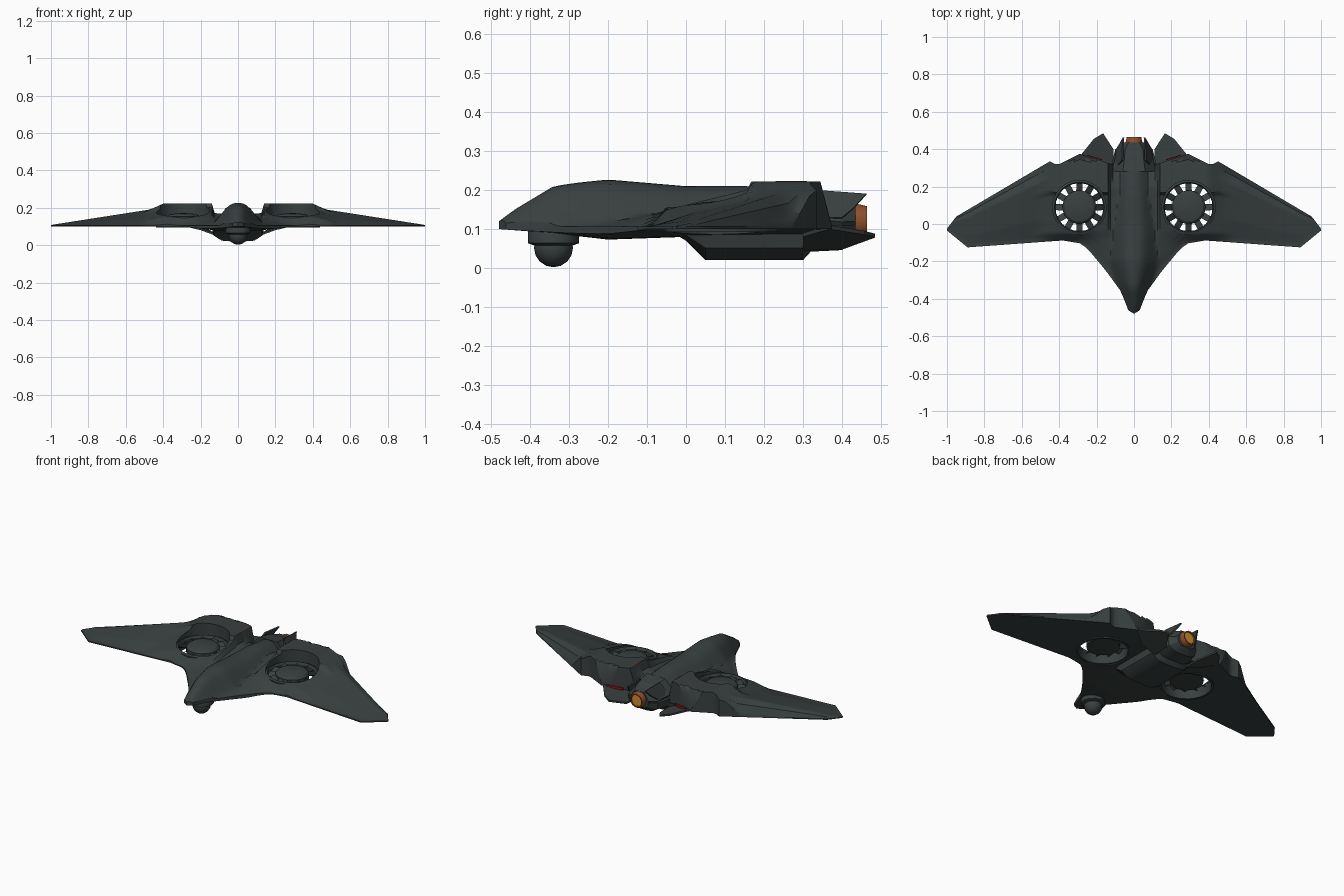
import bpy, bmesh, math
from mathutils import Vector

if "Cube" in bpy.data.objects:
    bpy.data.objects.remove(bpy.data.objects["Cube"])


def mat(name, col):
    m = bpy.data.materials.new(name)
    m.diffuse_color = (*col, 1)
    m.use_nodes = True
    m.node_tree.nodes["Principled BSDF"].inputs["Base Color"].default_value = m.diffuse_color
    return m


GRAY = mat("dark_gray", (0.041, 0.050, 0.050))
BURNT = mat("burnt_orange", (0.27, 0.08, 0.025))
GLOW = mat("amber_glow", (0.62, 0.27, 0.03))
RED = mat("signal_red", (0.28, 0.005, 0.01))


def lerp(pts, x):
    """Piecewise linear curve."""
    if x <= pts[0][0]:
        return pts[0][1]
    for (a, p), (b, q) in zip(pts, pts[1:]):
        if x <= b:
            return p + (q - p) * (x - a) / (b - a)
    return pts[-1][1]


def finish(name, bm, m, smooth=30):
    bmesh.ops.recalc_face_normals(bm, faces=bm.faces)
    me = bpy.data.meshes.new(name)
    bm.to_mesh(me)
    bm.free()
    me.materials.append(m)
    ob = bpy.data.objects.new(name, me)
    bpy.context.collection.objects.link(ob)
    if smooth:
        bpy.ops.object.select_all(action='DESELECT')
        ob.select_set(True)
        bpy.context.view_layer.objects.active = ob
        bpy.ops.object.shade_smooth_by_angle(angle=math.radians(smooth))
    return ob


def loft(name, rings, m, caps=True, closed=False, smooth=30):
    """Skin a list of equal-sized closed rings."""
    bm = bmesh.new()
    vs = [[bm.verts.new(p) for p in r] for r in rings]
    n = len(vs[0])
    pairs = list(zip(vs, vs[1:])) + ([(vs[-1], vs[0])] if closed else [])
    for a, b in pairs:
        for i in range(n):
            j = (i + 1) % n
            bm.faces.new((a[i], a[j], b[j], b[i]))
    if caps and not closed:
        bm.faces.new(vs[0])
        bm.faces.new(vs[-1])
    return finish(name, bm, m, smooth)


def ring_z(c, r, z, n=24):
    return [(c[0] + r * math.cos(2 * math.pi * i / n), c[1] + r * math.sin(2 * math.pi * i / n), z) for i in range(n)]


def ring_y(r, y, z, n=12):
    return [(r * math.cos(2 * math.pi * (i + .5) / n), y, z + r * math.sin(2 * math.pi * (i + .5) / n)) for i in range(n)]


def plate(name, pts, off, m, s=1):
    """Thin plate from a polygon and an offset vector, mirrored by s."""
    a = [(p[0] * s, p[1], p[2]) for p in pts]
    b = [((p[0] + off[0]) * s, p[1] + off[1], p[2] + off[2]) for p in pts]
    return loft(name, [a, b], m, smooth=0)


# Blended wing body: plan outline and height curves
LE = [(0, -.48), (.03, -.462), (.07, -.36), (.15, -.25), (.25, -.13), (.29, -.103), (.38, -.088), (.89, -.125), (1, -.035)]
TE = [(0, .33), (.12, .32), (.29, .375), (.41, .315), (.45, .335), (.95, .04), (1, -.025)]
FOIL = [(0, .02), (.3, .5), (.8, 1), (.92, .8), (1, .06)]
WING_H = [(0, .07), (.12, .07), (.2, .09), (.48, .09), (1, .008)]
HOOD_Y = [(-.1, 0), (-.05, .05), (.155, .1), (.168, .122), (.345, .122), (.375, .0)]
HOOD_X = [(.11, 0), (.125, .6), (.14, 1), (.40, 1), (.48, .7), (.56, 0)]
SPINE = [(-.48, .12), (-.44, .15), (-.34, .21), (-.27, .22), (-.2, .227), (0, .21), (.16, .21), (.33, .19)]
SPINE_W = [(-.48, .04), (-.36, .085), (-.2, .15), (0, .16), (.33, .12)]
BELL = [(0, 1), (.15, .98), (.3, .9), (.45, .74), (.6, .52), (.8, .22), (1, .02)]
BELLY = [(-.48, .0), (-.35, .01), (-.2, .027), (0, .02), (.33, .02)]


def top(x, y):
    x = abs(x)
    le, te = lerp(LE, x), lerp(TE, x)
    wing = lerp(WING_H, x) * lerp(FOIL, (y - le) / (te - le))
    hood = lerp(HOOD_X, x) * lerp(HOOD_Y, y)
    fus = (lerp(SPINE, y) - .1) * lerp(BELL, x / lerp(SPINE_W, y))
    return .1 + max(.006, wing, hood, fus)


def bottom(x, y):
    return .1 - lerp(BELLY, y) * lerp(BELL, abs(x) / (2 * lerp(SPINE_W, y)))


half = [0, .015, .03, .045, .06, .075, .09, .1, .112, .125, .14, .17, .2, .23, .26, .29, .32, .35, .38, .4,
        .42, .45, .48, .52, .56, .66, .77, .89, .95, 1]
xs = [-x for x in half[:0:-1]] + half
grid = []
for x in xs:
    le, te = lerp(LE, abs(x)), lerp(TE, abs(x))
    k1 = .155 if abs(x) < .45 else le + .6 * (te - le)
    k2 = k1 + (.013 if abs(x) < .45 else .03 * (te - le))
    grid.append([le + (k1 - le) * i / 28 for i in range(29)] + [k2 + (te - k2) * i / 14 for i in range(15)])
rings = []
for x, ys in zip(xs, grid):
    rings.append([(x, y, top(x, y)) for y in ys] + [(x, y, bottom(x, y)) for y in reversed(ys)])
bm = bmesh.new()
vs = [[bm.verts.new(p) for p in r] for r in rings]
n = len(grid[0])
for a, b in zip(vs, vs[1:]):
    for i in range(2 * n):
        j = (i + 1) % (2 * n)
        bm.faces.new((a[i], a[j], b[j], b[i]))
for r in (vs[0], vs[-1]):
    for i in range(n - 1):
        bm.faces.new((r[i], r[i + 1], r[2 * n - 2 - i], r[2 * n - 1 - i]))
body = finish("wing_body", bm, GRAY, 0)

# Fan ducts cut through the body
for s in (1, -1):
    c = (.292 * s, .09)
    cut = loft("duct_cutter", [ring_z(c, .143, -.2, 32), ring_z(c, .143, .5, 32)], GRAY, smooth=0)
    mod = body.modifiers.new("duct", 'BOOLEAN')
    mod.object = cut
    mod.operation = 'DIFFERENCE'
    mod.solver = 'EXACT'
    bpy.context.view_layer.objects.active = body
    bpy.ops.object.modifier_apply(modifier=mod.name)
    bpy.data.objects.remove(cut)
bpy.ops.object.select_all(action='DESELECT')
body.select_set(True)
bpy.context.view_layer.objects.active = body
bpy.ops.object.shade_smooth_by_angle(angle=math.radians(28))

for s, side in ((1, "right"), (-1, "left")):
    c = (.292 * s, .09)
    # Duct ring, hub and blades
    loft(side + "_duct_ring", [ring_z(c, .146, .093), ring_z(c, .146, .152), ring_z(c, .134, .157),
                               ring_z(c, .128, .145), ring_z(c, .134, .093)], GRAY, closed=True)
    loft(side + "_fan_hub", [ring_z(c, .05, .115), ring_z(c, .09, .12), ring_z(c, .09, .15), ring_z(c, .078, .162),
                             ring_z(c, .045, .169), ring_z(c, .01, .171)], GRAY)
    bm = bmesh.new()
    for i in range(12):
        a = 2 * math.pi * i / 12
        pts = []
        for r, w0, w1 in ((.085, -.2, .2), (.136, -.12, .12)):
            for w, z in ((w0, .15), (w1, .13)):
                pts.append(bm.verts.new((c[0] + r * math.cos(a + w * s), c[1] + r * math.sin(a + w * s), z)))
        bm.faces.new((pts[0], pts[1], pts[3], pts[2]))
    finish(side + "_fan_blades", bm, GRAY, 0)
    # Slanted lower tail plates
    plate(side + "_tail_plate", [(.105, .30, .045), (.11, .40, .047), (.165, .485, .078), (.215, .455, .086),
                                 (.285, .368, .1), (.2, .30, .08)], (0, 0, .01), GRAY, s)
    # Upright tail blades beside the nozzle
    plate(side + "_tail_blade", [(.1, .30, .13), (.097, .40, .13), (.078, .43, .155), (.06, .463, .191), (.066, .34, .2)],
          (-.008, 0, -.003), GRAY, s)
    # Warning marks
    plate(side + "_belly_light", [(.135, -.22, .087), (.175, -.2, .09), (.17, -.16, .088), (.14, -.17, .086)],
          (0, 0, .009), RED, s)
    plate(side + "_hood_mark", [(.139, .23, .19), (.139, .31, .19), (.139, .31, .223), (.139, .23, .223)],
          (.004, 0, 0), BURNT, s)
    plate(side + "_tail_mark", [(.17, .34, .091), (.26, .368, .097), (.26, .374, .097), (.17, .346, .091)],
          (0, 0, .014), RED, s)


# Belly engine housing
def trough(y, w, zb, zt=.11):
    k = [(w, zt), (w * .9, zb + (zt - zb) * .35), (w * .6, zb + .004), (w * .25, zb)]
    return [(x, y, z) for x, z in k] + [(-x, y, z) for x, z in reversed(k)]


loft("belly_housing", [trough(-.03, .14, .088), trough(.0, .14, .07), trough(.05, .145, .02), trough(.3, .14, .02),
                       trough(.32, .12, .042), trough(.4, .1, .046), trough(.435, .06, .075)], GRAY)


# Tail fairing and exhaust nozzle
def tail(y, w, zb, zt):
    zm = (zb + zt) / 2
    return [(w, y, zm), (w * .5, y, zt), (-w * .5, y, zt), (-w, y, zm), (-w * .6, y, zb), (w * .6, y, zb)]


loft("tail_fairing", [tail(.28, .12, .06, .198), tail(.36, .1, .06, .185), tail(.40, .095, .065, .172),
                      tail(.435, .06, .075, .165)], GRAY, smooth=0)
loft("exhaust_nozzle", [ring_y(.044, .42, .12), ring_y(.046, .44, .12), ring_y(.04, .465, .12), ring_y(.034, .465, .12),
                        ring_y(.034, .42, .12)], BURNT, closed=True)
loft("exhaust_glow", [ring_y(.035, .43, .12), ring_y(.035, .458, .12)], GLOW, smooth=0)

# Camera turret under the nose
c = (0, -.34)
loft("camera_collar", [ring_z(c, .05, .058, 12), ring_z(c, .066, .064, 12), ring_z(c, .066, .092, 12),
                       ring_z(c, .055, .115, 12)], GRAY)
bm = bmesh.new()
bmesh.ops.create_uvsphere(bm, u_segments=12, v_segments=8, radius=.05)
bmesh.ops.translate(bm, verts=bm.verts, vec=Vector((0, -.34, .052)))
finish("camera_ball", bm, GRAY, 35)
